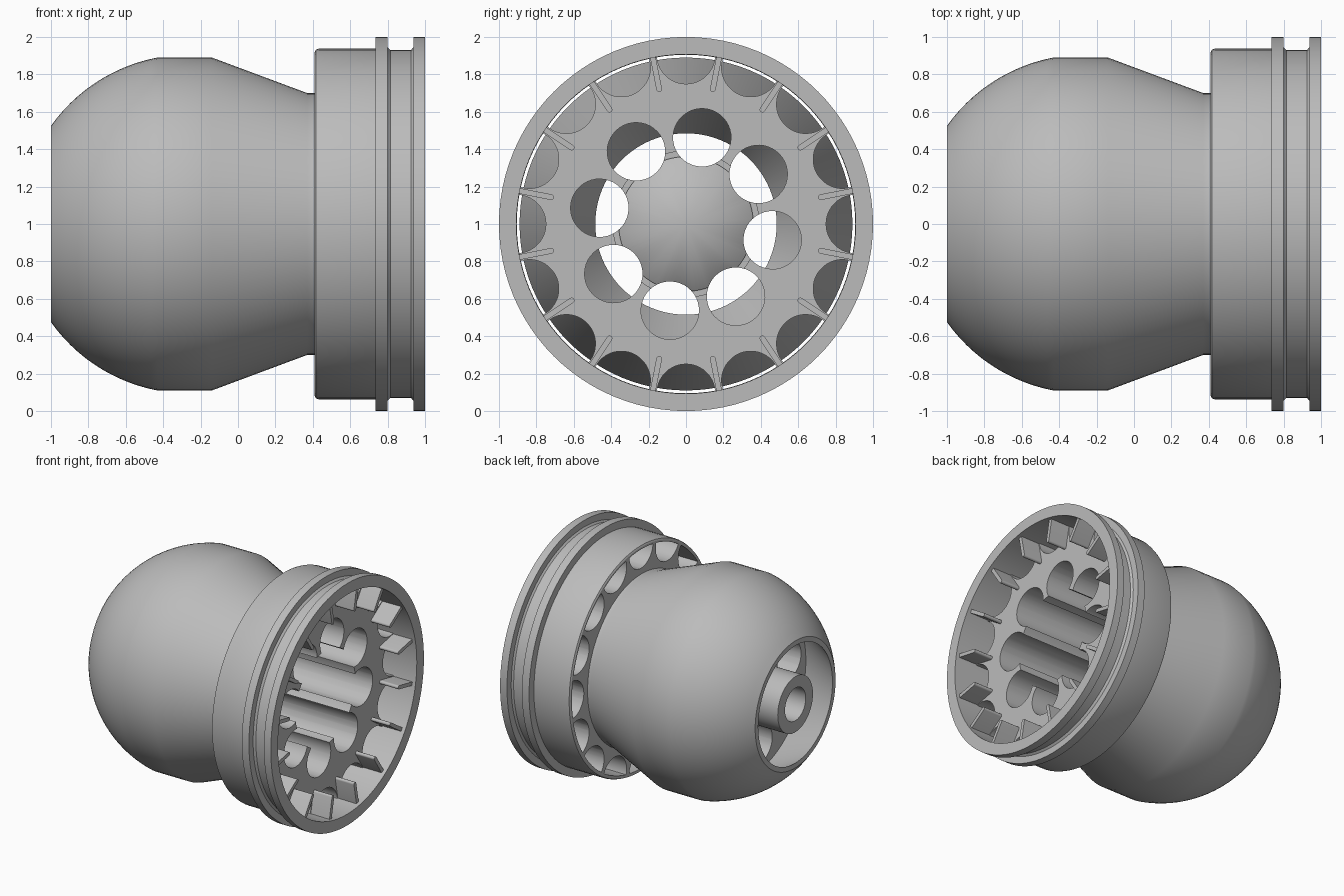
import bpy, bmesh
from math import cos, sin, pi, radians, sqrt
from mathutils import Matrix, Vector

cube = bpy.data.objects.get("Cube")
if cube:
    bpy.data.objects.remove(cube, do_unlink=True)

grey = bpy.data.materials.new("plain grey")
grey.use_nodes = True
COLOUR = (0.5, 0.5, 0.5, 1)
grey.diffuse_color = COLOUR
grey.node_tree.nodes["Principled BSDF"].inputs["Base Color"].default_value = COLOUR

AXIS_Z = 1.0
STEPS = 96


def finish(bm, name):
    """Turn a bmesh into an object whose main axis sits at the right height."""
    bmesh.ops.remove_doubles(bm, verts=bm.verts, dist=1e-5)
    bmesh.ops.recalc_face_normals(bm, faces=bm.faces)
    bmesh.ops.translate(bm, verts=bm.verts, vec=(0, 0, AXIS_Z))
    mesh = bpy.data.meshes.new(name)
    bm.to_mesh(mesh)
    bm.free()
    mesh.materials.append(grey)
    obj = bpy.data.objects.new(name, mesh)
    bpy.context.collection.objects.link(obj)
    return obj


def revolve(name, profile, closed):
    """Spin (x, radius) points about the x axis."""
    bm = bmesh.new()
    verts = [bm.verts.new((x, 0, r)) for x, r in profile]
    edges = [bm.edges.new(pair) for pair in zip(verts, verts[1:])]
    if closed:
        edges.append(bm.edges.new((verts[-1], verts[0])))
    bmesh.ops.spin(bm, geom=verts + edges, cent=(0, 0, 0), axis=(1, 0, 0),
                   angle=2 * pi, steps=STEPS, use_merge=True)
    return finish(bm, name)


def prism(bm, outline, x0, x1, angle):
    """Extrude a (y, z) outline along x after turning it about the x axis."""
    turn = Matrix.Rotation(angle, 3, 'X')
    ends = [[bm.verts.new(turn @ Vector((x, y, z))) for y, z in outline]
            for x in (x0, x1)]
    bm.faces.new(ends[0])
    bm.faces.new(ends[1])
    n = len(outline)
    for i in range(n):
        j = (i + 1) % n
        bm.faces.new((ends[0][i], ends[0][j], ends[1][j], ends[1][i]))


def circle(centre, radius, n=40):
    return [(centre + radius * cos(2 * pi * i / n), radius * sin(2 * pi * i / n))
            for i in range(n)]


def smooth(obj):
    bpy.ops.object.select_all(action='DESELECT')
    obj.select_set(True)
    bpy.context.view_layer.objects.active = obj
    bpy.ops.object.shade_smooth_by_angle(angle=radians(25))


# Round body: central cone, bore, plate, neck, bulb, rear cavity and boss
BULB_X, BULB_R = -0.262, 0.9057
bulb = []
for i in range(17):
    x = -0.43 - 0.57 * i / 16
    bulb.append((x, sqrt(BULB_R ** 2 - (x - BULB_X) ** 2)))
body_profile = [(-0.12, 0), (-0.38, 0.36), (-0.4, 0.36), (-0.4, 0.39),
                (0.8, 0.39), (0.8, 0.905), (0.41, 0.905), (0.41, 0.7),
                (0.37, 0.7), (-0.14, 0.89)] + bulb + [
                (-1, 0.485), (-0.62, 0.68), (-0.62, 0.23), (-1, 0.23),
                (-1, 0.135), (-0.6, 0.135), (-0.6, 0)]
body = revolve("bulb_body", body_profile, False)

# Cutters: eight long bores and sixteen scallops in the plate rim
bm = bmesh.new()
for i in range(8):
    prism(bm, circle(0.47, 0.155), -0.64, 0.9, radians(-10.5) + i * pi / 4)
for i in range(16):
    prism(bm, circle(0.905, 0.156), 0.38, 0.9, i * pi / 8)
cutter = finish(bm, "hole_cutter")
cutter.hide_render = True
cut = body.modifiers.new("holes", 'BOOLEAN')
cut.operation = 'DIFFERENCE'
cut.solver = 'EXACT'
cut.object = cutter
bpy.context.view_layer.objects.active = body
bpy.ops.object.modifier_apply(modifier=cut.name)
bpy.data.objects.remove(cutter, do_unlink=True)
smooth(body)

# Outer collar with two flanges and a groove between them
collar = revolve("flanged_collar", [
    (0.41, 0.905), (0.41, 0.92), (0.416, 0.932), (0.43, 0.937),
    (0.735, 0.937), (0.735, 1), (0.8, 1), (0.8, 0.945), (0.815, 0.93),
    (0.925, 0.93), (0.937, 0.945), (0.937, 1), (1, 1), (1, 0.907),
    (0.8, 0.905)], True)
smooth(collar)

# Thin ribs with rounded tips between the scallops
HALF = 0.015
tip = [(0.735 + HALF * cos(a), HALF * sin(a))
       for a in (pi / 2 + pi * i / 8 for i in range(9))]
bm = bmesh.new()
for i in range(16):
    prism(bm, tip + [(0.915, -HALF), (0.915, HALF)], 0.79, 0.97,
          (i + 0.5) * pi / 8)
smooth(finish(bm, "collar_ribs"))
